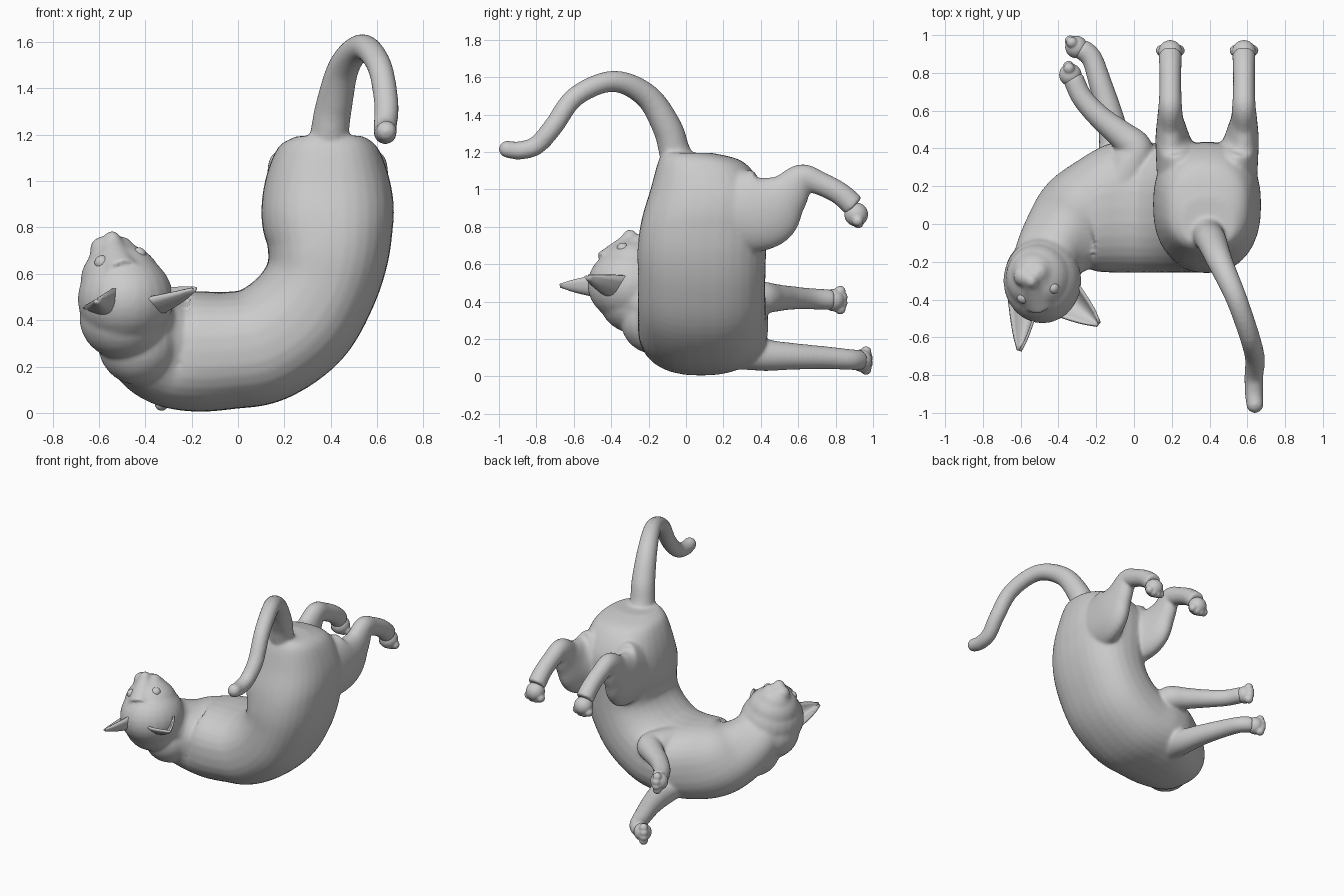
import bpy, bmesh, math
from mathutils import Vector, Matrix

if "Cube" in bpy.data.objects:
    bpy.data.objects.remove(bpy.data.objects["Cube"])

X, Y, Z = Vector((1, 0, 0)), Vector((0, 1, 0)), Vector((0, 0, 1))


def spline(pts, steps=6):
    """Catmull-Rom through rows of (x, y, z, radius_a, radius_b)."""
    p = [pts[0]] + pts + [pts[-1]]
    out = []
    for i in range(1, len(p) - 2):
        for s in range(steps):
            t = s / steps
            out.append([0.5 * (2 * b + (c - a) * t + (2*a - 5*b + 4*c - d) * t*t
                               + (3*b - a - 3*c + d) * t**3)
                        for a, b, c, d in zip(*p[i - 1:i + 3])])
    return out + [list(pts[-1])]


def loft(bm, pts, ref, power=2.0, sides=32, flat=0):
    """Closed skin along a path; radius_a lies along ref, radius_b across it.
    The first `flat` stations keep their sections square to ref."""
    rows = spline(pts)
    rings = []
    for i, r in enumerate(rows):
        c = Vector(r[:3])
        t = Vector(rows[min(i + 1, len(rows) - 1)][:3]) - Vector(rows[max(i - 1, 0)][:3])
        if flat:
            t -= ref * ref.dot(t) * (1 - min(max((i / 6 - flat + 1) / 3, 0), 1))
        t.normalize()
        u = (ref - t * ref.dot(t)).normalized()
        v = t.cross(u)
        ring = []
        for k in range(sides):
            a = math.tau * k / sides
            ca, sa = math.cos(a), math.sin(a)
            ca = math.copysign(abs(ca) ** (2 / power), ca)
            sa = math.copysign(abs(sa) ** (2 / power), sa)
            ring.append(bm.verts.new(c + u * r[3] * ca + v * r[4] * sa))
        rings.append(ring)
    for r0, r1 in zip(rings, rings[1:]):
        for k in range(sides):
            j = (k + 1) % sides
            bm.faces.new((r0[k], r0[j], r1[j], r1[k]))
    bm.faces.new(rings[0][::-1])
    bm.faces.new(rings[-1])


def ball(bm, c, r):
    r = (r, r, r) if isinstance(r, float) else r
    bmesh.ops.create_uvsphere(bm, u_segments=24, v_segments=16, radius=1,
                              matrix=Matrix.Translation(c) @ Matrix.Diagonal((*r, 1)))


def tube(pts):
    return [(x, y, z, r, r) for x, y, z, r in pts]


def make_object(name, bm):
    bmesh.ops.recalc_face_normals(bm, faces=bm.faces)
    me = bpy.data.meshes.new(name)
    bm.to_mesh(me)
    bm.free()
    for p in me.polygons:
        p.use_smooth = True
    ob = bpy.data.objects.new(name, me)
    bpy.context.collection.objects.link(ob)
    return ob


def fuse(ob, voxel, passes):
    """Merge overlapping volumes into one softened skin."""
    rm = ob.modifiers.new("fuse", 'REMESH')
    rm.mode, rm.voxel_size, rm.use_smooth_shade = 'VOXEL', voxel, True
    sm = ob.modifiers.new("soften", 'SMOOTH')
    sm.factor, sm.iterations = 0.5, passes


def paw(name, c, toe_dir, spread, r=0.06):
    """Paw pad with four toes fanned along spread."""
    b = bmesh.new()
    c, d, s = Vector(c), Vector(toe_dir).normalized(), Vector(spread).normalized()
    ball(b, c, r)
    for k in (-1.5, -0.5, 0.5, 1.5):
        ball(b, c + s * k * 0.031 + d * (0.05 - 0.01 * abs(k)), 0.03)
    fuse(make_object(name, b), 0.007, 3)


bm = bmesh.new()

# Torso from rump, round the bend, to neck: x, z, back y, belly y, half width
torso = [(0.39, 1.195, -0.12, 0.14, 0.14), (0.39, 1.145, -0.15, 0.31, 0.215),
         (0.387, 1.0, -0.19, 0.415, 0.27), (0.387, 0.85, -0.235, 0.435, 0.286),
         (0.39, 0.7, -0.258, 0.43, 0.264), (0.355, 0.55, -0.258, 0.425, 0.247),
         (0.26, 0.40, -0.258, 0.425, 0.254), (0.11, 0.295, -0.258, 0.43, 0.254),
         (-0.03, 0.270, -0.258, 0.44, 0.253), (-0.17, 0.265, -0.255, 0.41, 0.26)]
torso = [(x, (a + b) / 2, z, (b - a) / 2, w) for x, z, a, b, w in torso]
neck = [(-0.29, 0.03, 0.275, 0.275, 0.25), (-0.37, -0.06, 0.31, 0.22, 0.22),
        (-0.44, -0.16, 0.38, 0.175, 0.185), (-0.47, -0.26, 0.46, 0.17, 0.17)]
loft(bm, torso + neck, Y, power=2.4, flat=len(torso))
ball(bm, (-0.43, -0.17, 0.30), (0.175, 0.18, 0.18))

# Head, muzzle, whisker pads, chin and nose (face looks up)
ball(bm, (-0.485, -0.30, 0.49), (0.207, 0.227, 0.20))
ball(bm, (-0.495, -0.27, 0.41), (0.19, 0.195, 0.18))
ball(bm, (-0.505, -0.285, 0.57), (0.175, 0.18, 0.16))
ball(bm, (-0.525, -0.265, 0.64), (0.125, 0.12, 0.11))
ball(bm, (-0.583, -0.275, 0.705), 0.057)
ball(bm, (-0.505, -0.255, 0.705), 0.057)
ball(bm, (-0.53, -0.215, 0.685), 0.048)
ball(bm, (-0.543, -0.30, 0.735), (0.042, 0.044, 0.052))
loft(bm, tube([(-0.50, -0.42, 0.60, 0.08), (-0.53, -0.34, 0.68, 0.06), (-0.543, -0.30, 0.73, 0.045)]), X)

# Tail
loft(bm, tube([(0.39, -0.01, 1.08, 0.10), (0.395, -0.06, 1.2, 0.084), (0.415, -0.10, 1.33, 0.079),
               (0.46, -0.21, 1.50, 0.067), (0.54, -0.39, 1.578, 0.057), (0.61, -0.59, 1.497, 0.054),
               (0.64, -0.71, 1.335, 0.053), (0.635, -0.80, 1.235, 0.051), (0.635, -0.89, 1.208, 0.049),
               (0.64, -0.955, 1.215, 0.046)]), X)
ball(bm, (0.64, -0.955, 1.215), 0.047)

# Hind legs, mirrored about the hip centre line
for side, name in ((-1, "left_hind_paw"), (1, "right_hind_paw")):
    x = 0.387 + side * 0.195
    loft(bm, [(x - side * 0.09, 0.12, 0.88, 0.14, 0.20), (x - side * 0.05, 0.30, 0.88, 0.125, 0.22),
              (x - side * 0.012, 0.44, 0.90, 0.092, 0.205), (x, 0.54, 0.975, 0.071, 0.125),
              (x, 0.62, 1.06, 0.063, 0.077), (x, 0.71, 1.035, 0.059, 0.064),
              (x, 0.82, 0.98, 0.059, 0.061), (x, 0.90, 0.91, 0.063, 0.063)], X)
    paw(name, (x, 0.910, 0.866), (0, 0.25, -1), X, 0.064)

# Upper front leg, folded at the elbow
loft(bm, tube([(-0.10, 0.15, 0.39, 0.12), (-0.02, 0.31, 0.405, 0.11), (0.01, 0.40, 0.42, 0.09),
               (-0.07, 0.475, 0.42, 0.075), (-0.18, 0.565, 0.42, 0.063), (-0.275, 0.67, 0.415, 0.057),
               (-0.325, 0.78, 0.41, 0.056)]), Z)
paw("upper_front_paw", (-0.337, 0.79, 0.408), (-0.2, 1, 0), Z)

# Lower front leg, reaching out along the ground
loft(bm, tube([(-0.10, 0.25, 0.15, 0.11), (-0.10, 0.42, 0.115, 0.086), (-0.13, 0.58, 0.107, 0.071),
               (-0.18, 0.75, 0.10, 0.061), (-0.225, 0.88, 0.09, 0.056), (-0.285, 0.93, 0.088, 0.056)]), Z)
paw("lower_front_paw", (-0.305, 0.937, 0.085), (-0.6, 0.6, 0), Z)

# Fuse torso, head, tail and legs into one smooth skin
fuse(make_object("cat_body", bm), 0.01, 14)


def ear(name, a, b, tip, cup):
    """Cupped, thin triangular ear from base corners a, b to the tip."""
    a, b, tip = Vector(a), Vector(b), Vector(tip)
    mid, half = (a + b) / 2, (b - a) / 2
    n = (b - a).cross(tip - mid).normalized()
    n = n if n.z > 0 else -n
    root = mid - (tip - mid) * 0.25
    e = bmesh.new()
    rows, cols = 10, 10
    grid = []
    for i in range(rows + 1):
        t = i / rows
        w = 1.15 * max(1 - t, 0.03) ** 0.65
        grid.append([e.verts.new(root.lerp(tip, t) + half * w * s - n * cup * w * (1 - s * s))
                     for s in (2 * j / cols - 1 for j in range(cols + 1))])
    for i in range(rows):
        for j in range(cols):
            e.faces.new((grid[i][j], grid[i][j + 1], grid[i + 1][j + 1], grid[i + 1][j]))
    ob = make_object(name, e)
    so = ob.modifiers.new("thickness", 'SOLIDIFY')
    so.thickness, so.offset = 0.014, 0


# Ears
ear("left_ear", (-0.66, -0.44, 0.46), (-0.53, -0.50, 0.54), (-0.61, -0.67, 0.49), 0.08)
ear("right_ear", (-0.42, -0.48, 0.49), (-0.29, -0.33, 0.54), (-0.19, -0.53, 0.54), 0.09)

# Eyes
for name, c in (("left_eye", (-0.587, -0.39, 0.648)), ("right_eye", (-0.428, -0.338, 0.682))):
    e = bmesh.new()
    ball(e, c, 0.032)
    make_object(name, e)
